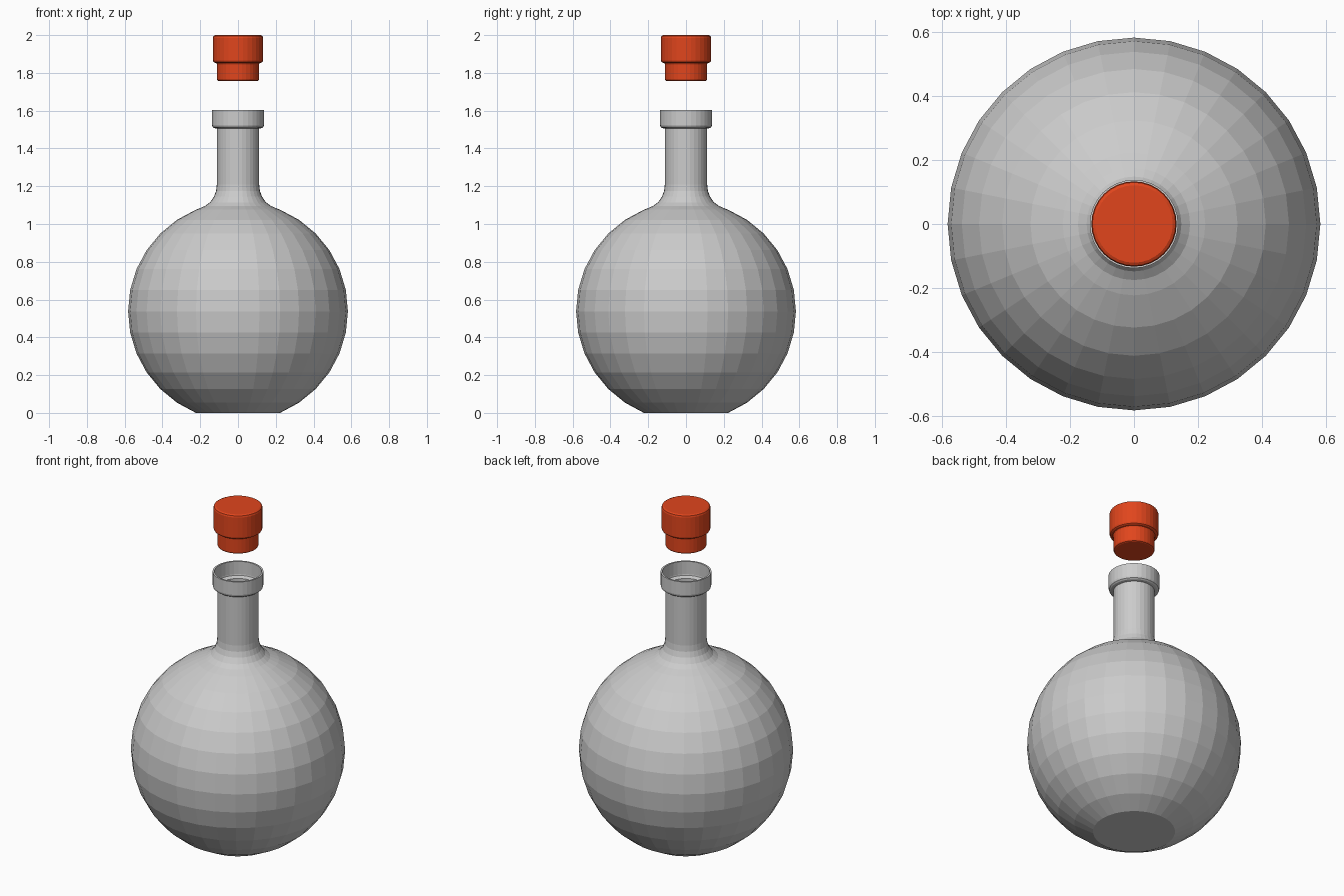
import bpy, bmesh, math
from mathutils import Matrix

if "Cube" in bpy.data.objects:
    bpy.data.objects.remove(bpy.data.objects["Cube"])

SIDES = 32


def lathe(name, profile, cap=False):
    """Revolve (radius, z) points about z; the bottom is closed, the top on request."""
    bm = bmesh.new()
    rings = []
    for r, z in profile:
        rings.append([bm.verts.new((r * math.cos(a), r * math.sin(a), z))
                      for a in (2 * math.pi * i / SIDES for i in range(SIDES))])
    for low, high in zip(rings, rings[1:]):
        for i in range(SIDES):
            j = (i + 1) % SIDES
            bm.faces.new((low[i], low[j], high[j], high[i]))
    bm.faces.new(rings[0][::-1])
    if cap:
        bm.faces.new(rings[-1])
    mesh = bpy.data.meshes.new(name)
    bm.to_mesh(mesh)
    bm.free()
    obj = bpy.data.objects.new(name, mesh)
    bpy.context.collection.objects.link(obj)
    return obj


# Flask: faceted bulb, flared shoulder, neck and stepped lip
R, CENTRE = 0.582, 0.538
bulb = [(R * math.cos(a), CENTRE + R * math.sin(a))
        for a in (math.radians(11.25 * k) for k in range(-6, 7))]
bulb[0] = (bulb[0][0], 0.0)
shoulder = [(0.175, 1.095), (0.148, 1.115), (0.127, 1.145), (0.116, 1.175), (0.112, 1.21)]
lip = [(0.112, 1.505), (0.127, 1.508), (0.135, 1.514), (0.138, 1.525), (0.138, 1.603)]
flask = lathe("flask", bulb + shoulder + lip)

# Thin glass wall
wall = flask.modifiers.new("wall", 'SOLIDIFY')
wall.thickness = 0.01
wall.offset = -1

# Stopper: narrow plug under a wider head, rounded edges
stopper = lathe("stopper", [
    (0.102, 1.757), (0.109, 1.76), (0.112, 1.767), (0.112, 1.845), (0.115, 1.852),
    (0.124, 1.854), (0.130, 1.858), (0.133, 1.866),
    (0.133, 1.986), (0.130, 1.995), (0.121, 2.0)], cap=True)
red = bpy.data.materials.new("stopper_red")
red.diffuse_color = (0.75, 0.06, 0.012, 1)
red.use_nodes = True
red.node_tree.nodes["Principled BSDF"].inputs["Base Color"].default_value = red.diffuse_color
stopper.data.materials.append(red)
